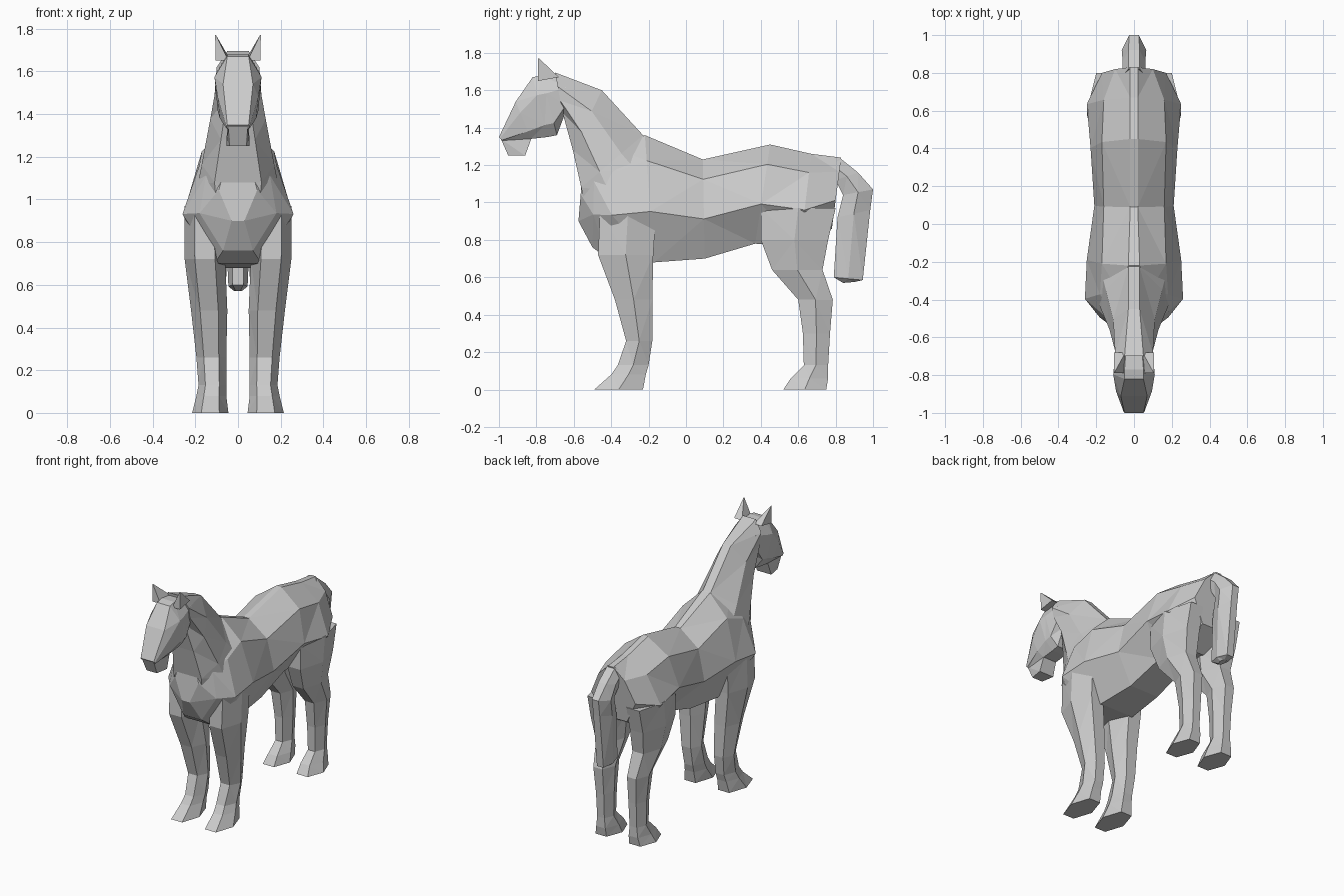
import bpy, bmesh


def loft(name, rings, ts, mirror=False):
    """Each ring: x offset, point A (y, z), point B (y, z), half widths at every t from A to B."""
    bm = bmesh.new()
    loops = []
    for x, (ay, az), (by, bz), widths in rings:
        pts = [(w, ay + (by - ay) * t, az + (bz - az) * t) for w, t in zip(widths, ts)]
        right = [bm.verts.new((x + w, y, z)) for w, y, z in pts]
        left = [bm.verts.new((x - w, y, z)) for w, y, z in reversed(pts)]
        loops.append(right + left)
    n = len(loops[0])
    for a, b in zip(loops, loops[1:]):
        for i in range(n):
            j = (i + 1) % n
            bm.faces.new((a[i], a[j], b[j], b[i]))
    bm.faces.new(loops[0])
    bm.faces.new(loops[-1])
    bmesh.ops.triangulate(bm, faces=bm.faces[:])
    bmesh.ops.recalc_face_normals(bm, faces=bm.faces[:])
    mesh = bpy.data.meshes.new(name)
    bm.to_mesh(mesh)
    bm.free()
    ob = bpy.data.objects.new(name, mesh)
    bpy.context.collection.objects.link(ob)
    if mirror:
        ob.modifiers.new("mirror", 'MIRROR')
    return ob


def leg(name, rows):
    """Rows: x centre, front y, back y, z, half width."""
    rings = [(x, (f, z), (b, z), (w * .5, w, w * .5)) for x, f, b, z, w in rows]
    loft(name, rings, (0, .5, 1), mirror=True)


# Torso, chest to rump
loft("torso", [
    (0, (-.56, 1.08), (-.575, .90), (.08, .09, .06, .03)),
    (0, (-.49, 1.20), (-.50, .76), (.10, .15, .18, .07)),
    (0, (-.36, 1.28), (-.42, .70), (.08, .18, .26, .11)),
    (0, (-.22, 1.36), (-.17, .68), (.03, .17, .25, .13)),
    (0, (.09, 1.23), (.10, .70), (.02, .16, .21, .11)),
    (0, (.45, 1.31), (.37, .78), (.02, .17, .23, .10)),
    (0, (.67, 1.26), (.61, .76), (.02, .16, .25, .09)),
    (0, (.83, 1.24), (.78, .86), (.02, .10, .17, .09)),
], (0, .2, .6, 1))

# Neck, withers to poll
loft("neck", [
    (0, (-.12, 1.28), (-.54, .97), (.02, .17, .19, .10)),
    (0, (-.23, 1.36), (-.56, 1.08), (.03, .15, .17, .11)),
    (0, (-.45, 1.60), (-.605, 1.28), (.03, .11, .13, .08)),
    (0, (-.70, 1.695), (-.66, 1.48), (.05, .10, .10, .05)),
], (0, .35, .7, 1))

# Head, poll to muzzle
loft("head", [
    (0, (-.64, 1.67), (-.645, 1.48), (.04, .09, .09, .04)),
    (0, (-.77, 1.68), (-.69, 1.36), (.05, .105, .095, .05)),
    (0, (-.82, 1.67), (-.74, 1.35), (.05, .11, .095, .05)),
    (0, (-.91, 1.54), (-.83, 1.34), (.07, .095, .085, .05)),
    (0, (-1.0, 1.35), (-.98, 1.33), (.05, .055, .055, .045)),
], (0, .3, .8, 1))
loft("chin", [
    (0, (-.99, 1.34), (-.82, 1.36), (.045, .05)),
    (0, (-.95, 1.25), (-.86, 1.25), (.04, .055)),
], (0, 1))
loft("ear", [
    (.075, (-.79, 1.65), (-.68, 1.67), (.03, .03)),
    (.105, (-.79, 1.77), (-.785, 1.77), (.002, .002)),
], (0, 1), mirror=True)

# Legs with hooves
leg("front_leg", [
    (.16, -.46, -.16, .95, .09),
    (.155, -.47, -.175, .72, .095),
    (.135, -.38, -.18, .48, .085),
    (.125, -.32, -.18, .26, .07),
    (.12, -.365, -.20, .13, .065),
    (.125, -.40, -.215, .08, .07),
    (.13, -.49, -.23, 0, .085),
])
leg("hind_leg", [
    (.15, .40, .80, .97, .10),
    (.15, .40, .76, .80, .10),
    (.14, .46, .73, .64, .085),
    (.13, .60, .785, .48, .07),
    (.125, .625, .77, .30, .06),
    (.125, .63, .76, .13, .055),
    (.125, .56, .76, .06, .07),
    (.13, .52, .75, 0, .085),
])

# Tail
loft("tail", [
    (0, (.82, 1.24), (.75, 1.16), (.03, .06, .05)),
    (0, (.92, 1.16), (.80, 1.12), (.03, .06, .05)),
    (0, (1.0, 1.07), (.84, 1.04), (.025, .065, .035)),
    (0, (.985, .96), (.81, .92), (.025, .06, .03)),
    (0, (.945, .585), (.79, .60), (.025, .045, .025)),
    (0, (.90, .575), (.84, .57), (.01, .02, .01)),
], (0, .5, 1))
